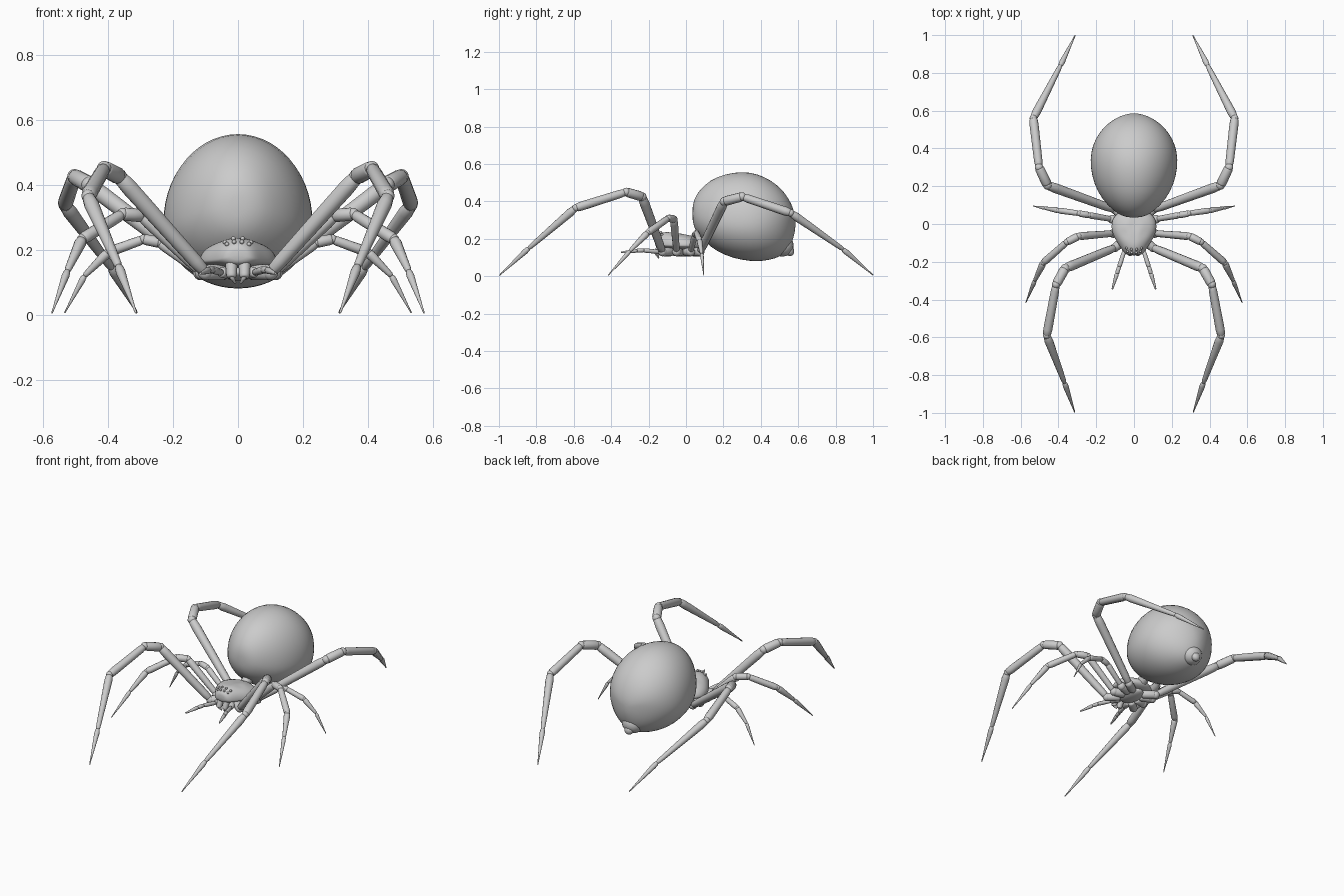
import bpy, bmesh, math
from mathutils import Vector, Matrix

if "Cube" in bpy.data.objects:
    bpy.data.objects.remove(bpy.data.objects["Cube"])


def finish(bm, name, mirror=False, subsurf=0, angle=60):
    bmesh.ops.recalc_face_normals(bm, faces=bm.faces)
    me = bpy.data.meshes.new(name)
    bm.to_mesh(me)
    bm.free()
    ob = bpy.data.objects.new(name, me)
    bpy.context.collection.objects.link(ob)
    if mirror:
        ob.modifiers.new("Mirror", 'MIRROR')
    if subsurf:
        m = ob.modifiers.new("Subsurf", 'SUBSURF')
        m.levels = m.render_levels = subsurf
    bpy.ops.object.select_all(action='DESELECT')
    ob.select_set(True)
    bpy.context.view_layer.objects.active = ob
    bpy.ops.object.shade_smooth_by_angle(angle=math.radians(angle))
    return ob


def skin(bm, rings):
    """Join rings of points; both ends are closed."""
    vs = [[bm.verts.new(p) for p in r] for r in rings]
    n = len(vs[0])
    for a, b in zip(vs, vs[1:]):
        for i in range(n):
            bm.faces.new((a[i], a[(i + 1) % n], b[(i + 1) % n], b[i]))
    bm.faces.new(vs[0])
    bm.faces.new(vs[-1])


def body(sections, n=28, shape=None):
    """Loft along y; section = (y, half width, bottom z, top z, widest z)."""
    rings = []
    for y, w, zb, zt, zw in sections:
        ring = []
        for i in range(n):
            a = 2 * math.pi * i / n
            s = math.sin(a)
            p = Vector((w * math.cos(a), y, zw + s * ((zt - zw) if s > 0 else (zw - zb))))
            if shape and s > 0:
                p.z -= shape(p)
            ring.append(p)
        rings.append(ring)
    bm = bmesh.new()
    skin(bm, rings)
    return bm


def segment(bm, a, b, r0, r1, n=12, tip=0.75):
    """One leg segment: a tube with a narrow neck at each joint."""
    a, b = Vector(a), Vector(b)
    q = (b - a).to_track_quat('Z', 'Y').to_matrix()
    prof = [(-.01, .5 * r0), (.03, .85 * r0), (.12, r0), (.5, (r0 + r1) / 2),
            (.88, r1), (.97, .9 * r1), (1.01, tip * r1)]
    L = (b - a).length
    skin(bm, [[a + q @ Vector((r * math.cos(2 * math.pi * i / n),
                               r * math.sin(2 * math.pi * i / n), t * L))
               for i in range(n)] for t, r in prof])


def ball(bm, c, s, rx=0, seg=14):
    m = Matrix.Translation(c) @ Matrix.Rotation(rx, 4, 'X') @ Matrix.Diagonal((*s, 1))
    bmesh.ops.create_uvsphere(bm, u_segments=seg, v_segments=seg // 2 + 2, radius=1, matrix=m)


# Abdomen: large egg
finish(body([
    (.034, .02, .31, .36, .335), (.042, .065, .26, .41, .33), (.07, .11, .215, .46, .32),
    (.13, .17, .155, .517, .30), (.21, .213, .108, .549, .29), (.30, .233, .084, .562, .285),
    (.38, .231, .076, .55, .285), (.45, .207, .085, .517, .29), (.51, .165, .105, .47, .30),
    (.55, .115, .14, .415, .31), (.575, .065, .20, .36, .305), (.586, .02, .26, .31, .29)]),
    "abdomen", subsurf=1)

# Spinneret bump at the lower rear
bm = bmesh.new()
ball(bm, (0, .515, .165), (.065, .06, .06), .3, 20)
ball(bm, (0, .55, .14), (.03, .026, .034), .5, 16)
finish(bm, "spinneret")


# Carapace with a central pit and radiating grooves
def grooves(p):
    dx, dy = p.x, p.y - .0
    d = math.hypot(dx, dy)
    return .014 * math.exp(-(d / .025) ** 2) + \
        .004 * (1 + math.cos(8 * math.atan2(dx, dy))) * math.exp(-((d - .06) / .03) ** 2)


finish(body([
    (-.166, .025, .17, .20, .18), (-.16, .045, .155, .215, .175), (-.14, .062, .15, .23, .17),
    (-.11, .08, .148, .238, .168), (-.08, .1, .145, .238, .166), (-.05, .114, .143, .236, .165),
    (-.02, .12, .14, .233, .165), (.01, .118, .14, .228, .165), (.035, .108, .14, .22, .165),
    (.06, .085, .143, .207, .165), (.08, .05, .15, .19, .168), (.09, .02, .16, .178, .17)],
    32, grooves), "carapace", subsurf=1)

# Sternum plate under the body, and the waist
bm = bmesh.new()
ball(bm, (0, -.02, .13), (.055, .085, .025), 0, 20)
finish(bm, "sternum")
bm = bmesh.new()
segment(bm, (0, .05, .17), (0, .13, .22), .03, .03)
finish(bm, "waist")

# Eyes in two rows
bm = bmesh.new()
for x, y, z in ((.012, -.152, .224), (.034, -.146, .217), (.014, -.134, .234), (.04, -.128, .223)):
    ball(bm, (x, y, z), (.007, .007, .007), 0, 8)
finish(bm, "eyes", mirror=True)

# Jaws and fangs
bm = bmesh.new()
segment(bm, (.02, -.13, .18), (.02, -.158, .115), .02, .016)
segment(bm, (.02, -.158, .118), (.008, -.145, .097), .008, .004)
finish(bm, "jaws", mirror=True)

# Feelers
bm = bmesh.new()
for a, b, r0, r1 in (((.03, -.09, .13), (.052, -.145, .13), .02, .016),
                     ((.052, -.145, .13), (.078, -.225, .138), .011, .012),
                     ((.078, -.225, .138), (.09, -.262, .137), .011, .011),
                     ((.09, -.262, .137), (.115, -.345, .127), .011, .005)):
    segment(bm, a, b, r0, r1)
finish(bm, "feelers", mirror=True)

# Legs: hip socket, then joints from body to tip, with thickness scale
LEGS = {
    "front_legs": (1.0, (.04, -.075, .13), [(.10, -.125, .13), (.365, -.235, .425), (.412, -.32, .45),
                   (.462, -.59, .365), (.368, -.84, .15), (.314, -.996, .006)]),
    "second_legs": (.8, (.045, -.035, .13), [(.11, -.05, .13), (.295, -.065, .305), (.355, -.095, .31),
                    (.48, -.205, .232), (.525, -.30, .135), (.572, -.415, .006)]),
    "third_legs": (.66, (.045, .0, .13), [(.115, .025, .13), (.24, .047, .222), (.29, .056, .232),
                   (.40, .072, .192), (.472, .084, .12), (.533, .095, .006)]),
    "rear_legs": (1.0, (.035, .03, .13), [(.10, .075, .13), (.458, .205, .40), (.503, .30, .425),
                  (.533, .56, .338), (.39, .838, .145), (.312, .998, .008)]),
}
WIDTHS = [(.022, .026), (.026, .025), (.022, .024), (.023, .014), (.015, .004)]
for name, (k, hip, pts) in LEGS.items():
    bm = bmesh.new()
    segment(bm, hip, pts[0], .024, .024)
    ball(bm, pts[0], (.024, .024, .024))
    for (a, b), (r0, r1) in zip(zip(pts, pts[1:]), WIDTHS):
        segment(bm, a, b, r0 * k, r1 * k, tip=.6)
    for p, r in zip(pts[1:4], (.024, .023, .02)):
        ball(bm, p, (r * k,) * 3)
    finish(bm, name, mirror=True)
